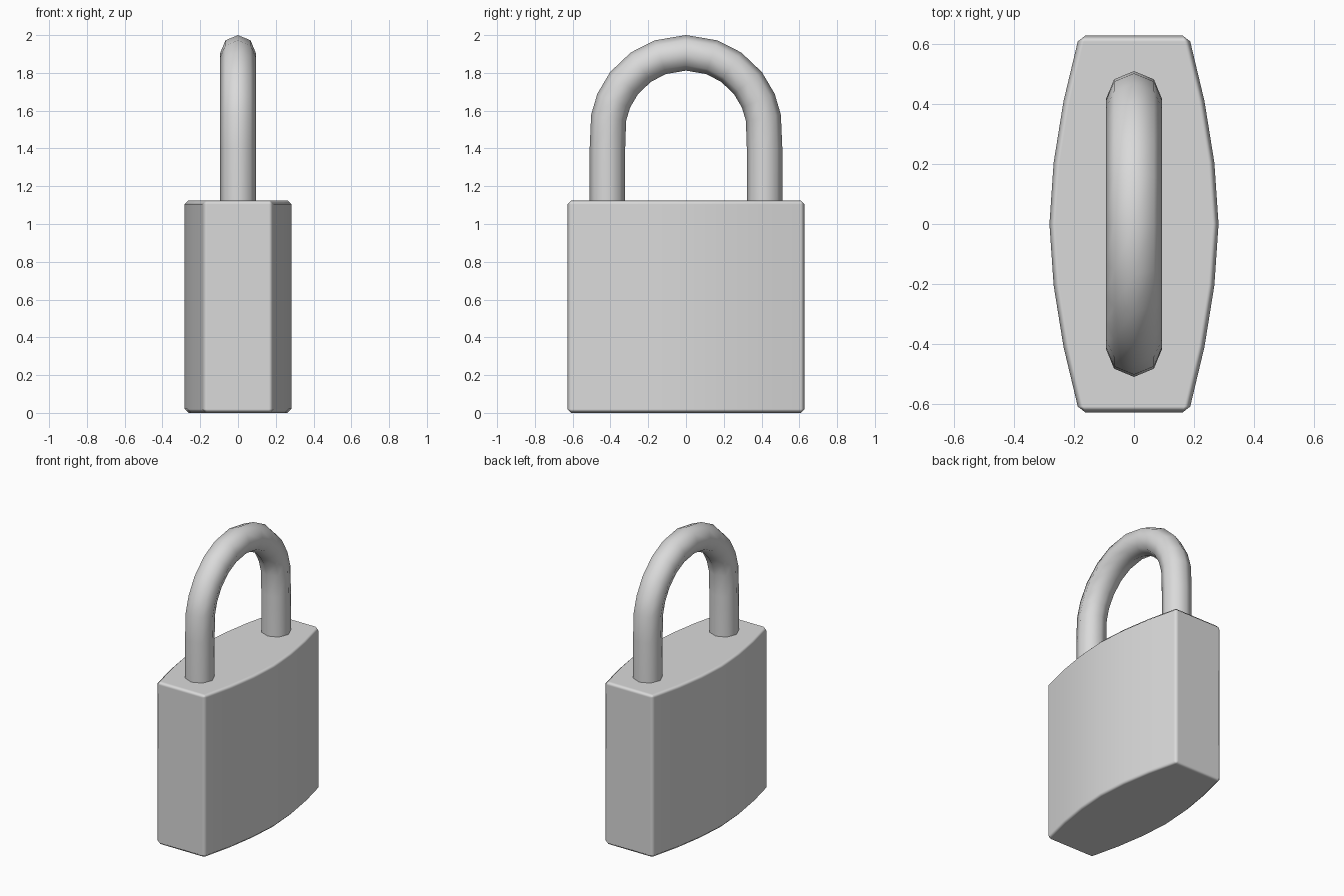
import bpy, bmesh
from math import sin, cos, pi, radians
from mathutils import Vector

old = bpy.data.objects.get("Cube")
if old:
    bpy.data.objects.remove(old, do_unlink=True)

steel = bpy.data.materials.new("grey_steel")
steel.use_nodes = True
GREY = (0.7, 0.7, 0.7, 1)
steel.diffuse_color = GREY
steel.node_tree.nodes["Principled BSDF"].inputs["Base Color"].default_value = GREY


def add_object(name, bm, angle):
    bmesh.ops.recalc_face_normals(bm, faces=bm.faces)
    mesh = bpy.data.meshes.new(name)
    bm.to_mesh(mesh)
    bm.free()
    mesh.materials.append(steel)
    obj = bpy.data.objects.new(name, mesh)
    bpy.context.collection.objects.link(obj)
    bpy.ops.object.select_all(action="DESELECT")
    obj.select_set(True)
    bpy.context.view_layer.objects.active = obj
    bpy.ops.object.shade_smooth_by_angle(angle=radians(angle))
    return obj


# Lock body: bulging outline extruded upward, with bevelled rims
HEIGHT = 1.125
half = [(0.183, 0.628), (0.235, 0.41), (0.268, 0.205), (0.282, 0)]
side = half + [(x, -y) for x, y in reversed(half[:-1])]
outline = side + [(-x, y) for x, y in reversed(side)]
bm = bmesh.new()
base = bm.faces.new([bm.verts.new((x, y, 0)) for x, y in outline])
top = bmesh.ops.extrude_face_region(bm, geom=[base], use_keep_orig=True)
bmesh.ops.translate(bm, vec=(0, 0, HEIGHT),
                    verts=[v for v in top["geom"] if isinstance(v, bmesh.types.BMVert)])
body = add_object("lock_body", bm, 45)
bevel = body.modifiers.new("soft_edges", "BEVEL")
bevel.width = 0.02
bevel.segments = 1
bevel.limit_method = "ANGLE"
bevel.angle_limit = radians(40)
bevel.harden_normals = True

# Shackle: eight-sided tube along two legs and a half-circle arch
TUBE, ARCH, CENTRE = 0.094, 0.416, 1.49
SIDES = 8
quarter = [80, 67, 52, 35, 19]
angles = [-a for a in quarter] + [0] + quarter[::-1]
# each station holds a centre point and its outward direction
stations = [(Vector((0, -ARCH, z)), Vector((0, -1, 0))) for z in (HEIGHT - 0.1, 1.4)]
for a in map(radians, angles):
    out = Vector((0, sin(a), cos(a)))
    stations.append((Vector((0, 0, CENTRE)) + out * ARCH, out))
stations += [(Vector((0, ARCH, z)), Vector((0, 1, 0))) for z in (1.4, HEIGHT - 0.1)]

bm = bmesh.new()
rings = []
for centre, out in stations:
    ring = []
    for i in range(SIDES):
        t = 2 * pi * i / SIDES
        ring.append(bm.verts.new(centre + TUBE * (out * cos(t) + Vector((sin(t), 0, 0)))))
    rings.append(ring)
for a, b in zip(rings, rings[1:]):
    for i in range(SIDES):
        j = (i + 1) % SIDES
        bm.faces.new((a[i], a[j], b[j], b[i]))
bm.faces.new(rings[0])
bm.faces.new(rings[-1])
add_object("shackle", bm, 60)
